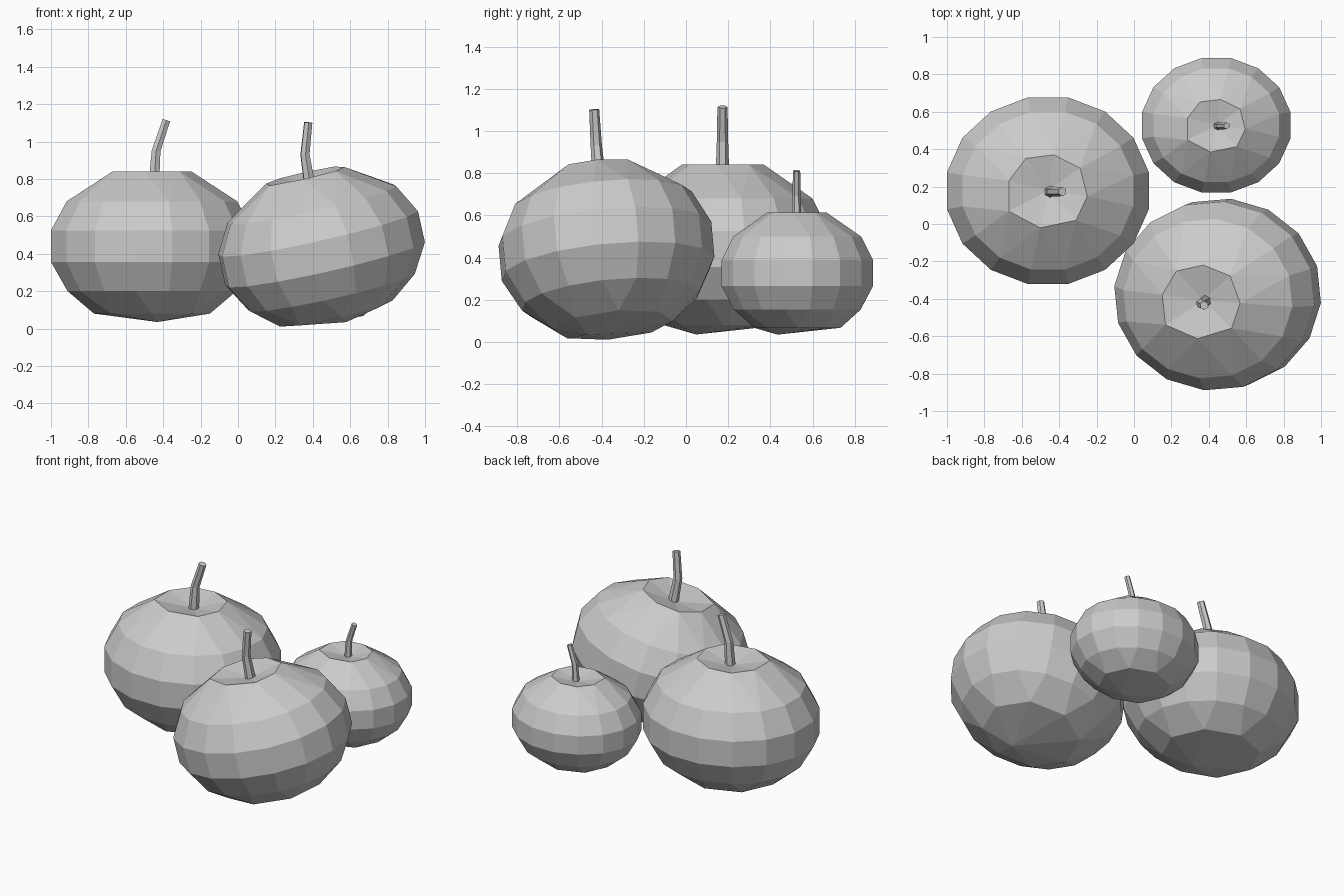
import bpy, bmesh
from math import sin, cos, radians, pi
from mathutils import Vector

if "Cube" in bpy.data.objects:
    bpy.data.objects.remove(bpy.data.objects["Cube"])

RY = 0.925          # gourds are a little narrower front to back
RINGS = [(-0.24, 0.46), (-0.085, 0.55), (0.085, 0.55), (0.24, 0.465)]
RIM = [(81, .197), (36, .212), (-7, .212), (-46, .216),
       (-102, .2), (-153, .235), (165, .217), (124, .212)]


def make_object(name, bm, loc, rot, scale):
    bmesh.ops.recalc_face_normals(bm, faces=bm.faces)
    me = bpy.data.meshes.new(name)
    bm.to_mesh(me)
    bm.free()
    ob = bpy.data.objects.new(name, me)
    bpy.context.collection.objects.link(ob)
    ob.location = loc
    ob.rotation_euler = [radians(a) for a in rot]
    ob.scale = (scale,) * 3
    return ob


def body_mesh():
    bm = bmesh.new()
    # sixteen-sided bands
    for z, r in RINGS:
        for i in range(16):
            a = (i + 0.5) * pi / 8
            bm.verts.new((r * cos(a), r * RY * sin(a), z))
    # eight-sided underside with one low point
    for i in range(8):
        a = i * pi / 4
        bm.verts.new((0.31 * cos(a), 0.285 * sin(a), -0.36))
    bm.verts.new((0.03, -0.13, -0.405))
    # uneven rim around the stem
    for deg, r in RIM:
        a = radians(deg)
        bm.verts.new((r * cos(a), r * sin(a) - 0.003, 0.40))
    bmesh.ops.convex_hull(bm, input=bm.verts)
    bmesh.ops.dissolve_limit(bm, angle_limit=radians(1),
                             verts=bm.verts, edges=bm.edges)
    # sink the cap into a shallow dish
    cap = max(bm.faces, key=lambda f: f.calc_center_median().z)
    dish = bmesh.ops.poke(bm, faces=[cap])
    dish["verts"][0].co = (0, 0, 0.355)
    return bm


def stem_mesh():
    # bent, tapering six-sided stem
    bm = bmesh.new()
    path = [((.01, -.005, .33), .033, 0), ((.022, -.005, .51), .027, .12),
            ((.077, -.005, .674), .024, .3)]
    loops = []
    for c, r, tilt in path:
        loops.append([bm.verts.new(Vector(c) + Vector((
            r * cos(a) * cos(tilt), r * sin(a), -r * cos(a) * sin(tilt))))
            for a in (i * pi / 3 + pi / 6 for i in range(6))])
    for lo, hi in zip(loops, loops[1:]):
        for i in range(6):
            j = (i + 1) % 6
            bm.faces.new((lo[i], lo[j], hi[j], hi[i]))
    bm.faces.new(loops[0][::-1])
    bm.faces.new(loops[-1])
    return bm


# three pumpkins: upright, tilted and small
for name, loc, rot, scale in [
        ("left_pumpkin", (-0.46, 0.178, 0.44), (0, 0, 0), 1.0),
        ("tilted_pumpkin", (0.447, -0.377, 0.43), (4, -13, 5), 1.0),
        ("small_pumpkin", (0.44, 0.528, 0.326), (0, 0, 0), 0.72)]:
    s = 0.735 if scale < 1 else 1.0
    body = make_object(name + "_body", body_mesh(), loc, rot, scale)
    body.scale.x = s
    make_object(name + "_stem", stem_mesh(), loc, rot, scale)
